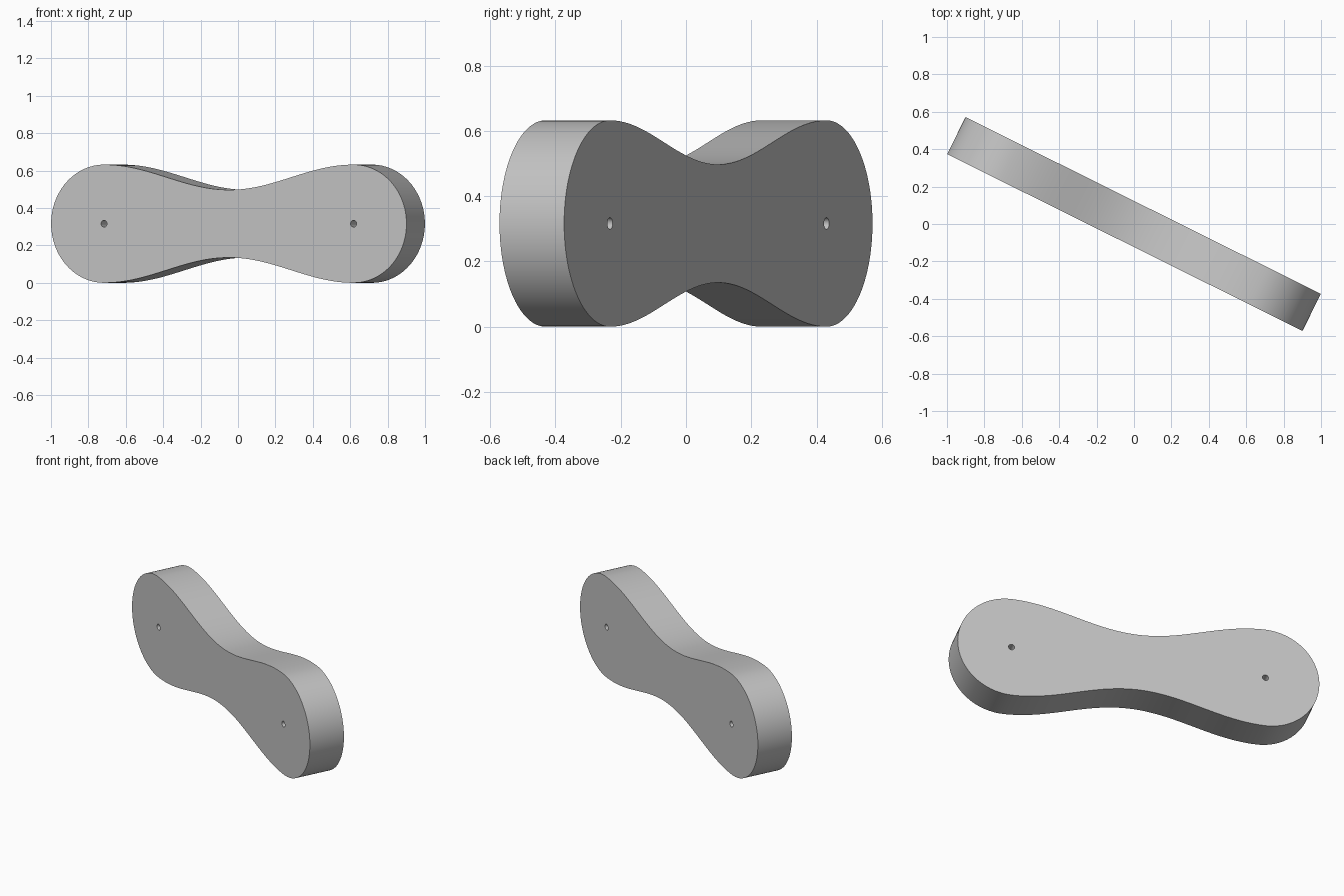
import bpy, bmesh
from math import pi, sin, cos, radians

cube = bpy.data.objects.get("Cube")
if cube:
    bpy.data.objects.remove(cube, do_unlink=True)

END_X, END_R, WAIST = 0.745, 0.316, 0.181
THICKNESS, HOLE_R = 0.221, 0.018


def circle(cx, radius, start, sweep, steps):
    return [(cx + radius * cos(start + sweep * i / steps),
             radius * sin(start + sweep * i / steps)) for i in range(steps)]


def waist_edge(side, steps=64):
    """Edge running between the two round ends, narrowing at the middle."""
    points = []
    for i in range(steps):
        x = side * END_X * (1 - 2 * i / steps)
        half = WAIST + (END_R - WAIST) * (1 - cos(pi * x / END_X)) / 2
        points.append((x, side * half))
    return points


# Outline: right end, upper edge, left end, lower edge
outline = (circle(END_X, END_R, -pi / 2, pi, 48) + waist_edge(1)
           + circle(-END_X, END_R, pi / 2, pi, 48) + waist_edge(-1))
loops = [outline] + [circle(s * END_X, HOLE_R, 0, 2 * pi, 24) for s in (-1, 1)]

# Flat filled profile with two through holes, given thickness
curve = bpy.data.curves.new("link_plate_profile", "CURVE")
curve.dimensions = "2D"
curve.fill_mode = "BOTH"
curve.extrude = THICKNESS / 2
for loop in loops:
    spline = curve.splines.new("POLY")
    spline.points.add(len(loop) - 1)
    for point, (x, y) in zip(spline.points, loop):
        point.co = (x, y, 0, 1)
    spline.use_cyclic_u = True

plate = bpy.data.objects.new("link_plate", curve)
bpy.context.collection.objects.link(plate)
plate.rotation_euler = (pi / 2, 0, radians(-26.44))
plate.location.z = END_R

bpy.ops.object.select_all(action="DESELECT")
plate.select_set(True)
bpy.context.view_layer.objects.active = plate
bpy.ops.object.convert(target="MESH")
plate = bpy.context.object

# Weld the caps to the rim
bm = bmesh.new()
bm.from_mesh(plate.data)
bmesh.ops.remove_doubles(bm, verts=bm.verts, dist=0.0001)
bmesh.ops.recalc_face_normals(bm, faces=bm.faces)
bm.to_mesh(plate.data)
bm.free()
bpy.ops.object.shade_smooth_by_angle(angle=radians(30))

# Single plain colour
grey = bpy.data.materials.new("light_grey")
grey.use_nodes = True
colour = (0.55, 0.55, 0.55, 1)
grey.diffuse_color = colour
grey.node_tree.nodes["Principled BSDF"].inputs["Base Color"].default_value = colour
plate.data.materials.clear()
plate.data.materials.append(grey)
